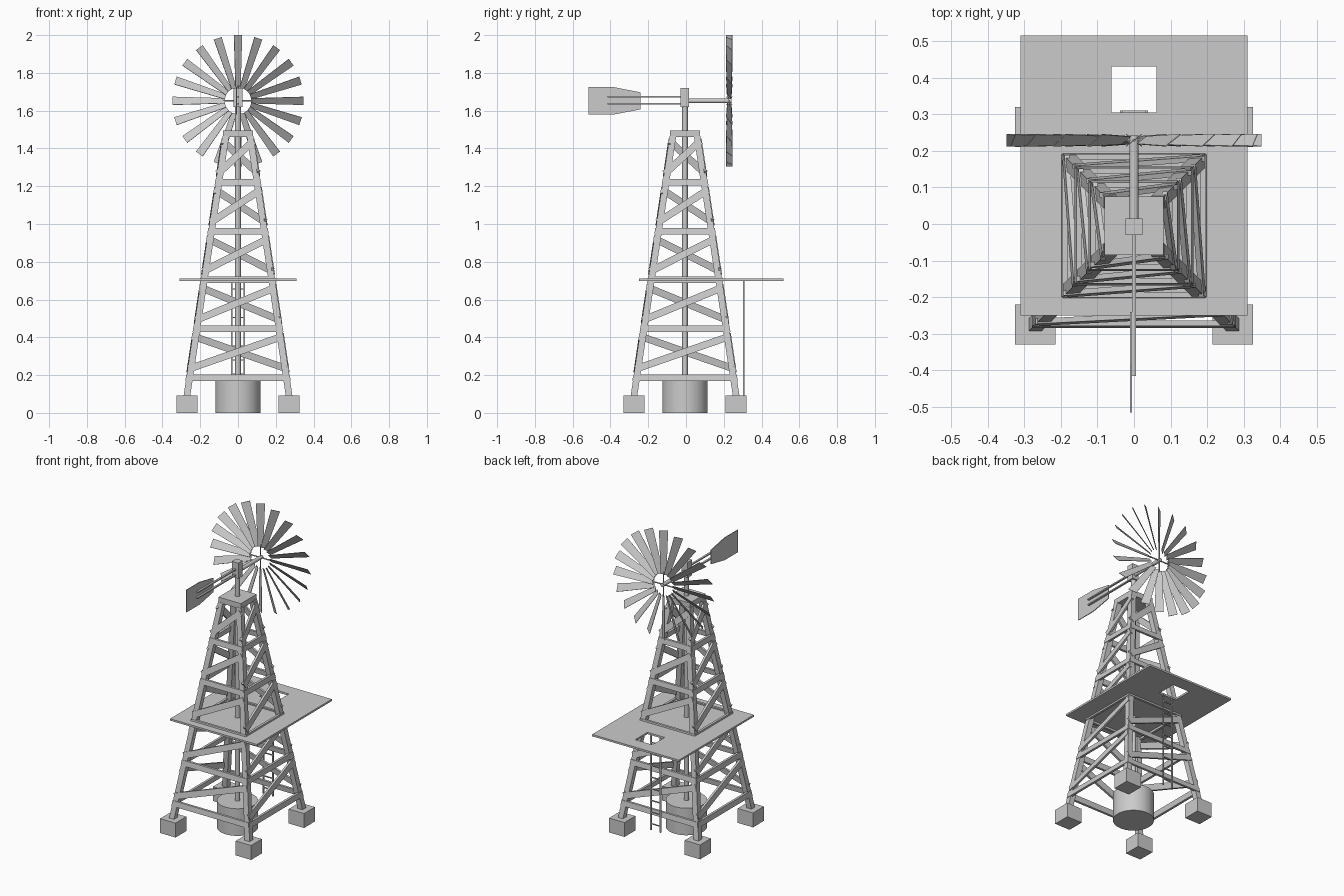
import bpy, bmesh, math
from mathutils import Vector, Matrix

if "Cube" in bpy.data.objects:
    bpy.data.objects.remove(bpy.data.objects["Cube"], do_unlink=True)

GREY = (0.6, 0.6, 0.6, 1)
mat = bpy.data.materials.new("plain_grey")
mat.use_nodes = True
mat.diffuse_color = GREY
mat.node_tree.nodes["Principled BSDF"].inputs["Base Color"].default_value = GREY

CY = -0.005          # tower axis in y
LEG = 0.035          # leg width
LEVELS = [0.187 + 0.2585 * i for i in range(6)]


def outer(z):
    """Half width of the tapering tower at height z."""
    return 0.288 - 0.15 * (z - 0.09)


def finish(name, bm, smooth=False):
    bmesh.ops.recalc_face_normals(bm, faces=bm.faces)
    mesh = bpy.data.meshes.new(name)
    bm.to_mesh(mesh)
    bm.free()
    mesh.materials.append(mat)
    ob = bpy.data.objects.new(name, mesh)
    bpy.context.collection.objects.link(ob)
    if smooth:
        bpy.ops.object.select_all(action="DESELECT")
        ob.select_set(True)
        bpy.context.view_layer.objects.active = ob
        bpy.ops.object.shade_smooth_by_angle(angle=math.radians(40))
    return ob


def loft(bm, ring_a, ring_b):
    """Solid between two matching outlines."""
    a = [bm.verts.new(p) for p in ring_a]
    b = [bm.verts.new(p) for p in ring_b]
    n = len(a)
    bm.faces.new(a)
    bm.faces.new(b[::-1])
    for i in range(n):
        bm.faces.new((a[i], a[(i + 1) % n], b[(i + 1) % n], b[i]))


def add_box(bm, lo, hi):
    lo, hi = Vector(lo), Vector(hi)
    m = Matrix.Translation((lo + hi) / 2) @ Matrix.Diagonal((*(hi - lo), 1))
    bmesh.ops.create_cube(bm, size=1, matrix=m)


def box(name, lo, hi):
    bm = bmesh.new()
    add_box(bm, lo, hi)
    return finish(name, bm)


def rod(name, a, b, r, sides=24):
    a, b = Vector(a), Vector(b)
    bm = bmesh.new()
    turn = (b - a).to_track_quat("Z", "Y").to_matrix().to_4x4()
    bmesh.ops.create_cone(bm, cap_ends=True, segments=sides, radius1=r, radius2=r,
                          depth=(b - a).length,
                          matrix=Matrix.Translation((a + b) / 2) @ turn)
    return finish(name, bm, True)


def face_plank(bm, quarter, corners, proud=0.003, thick=0.015):
    """Plank on one sloping tower side; corners are (sideways, height)."""
    turn = Matrix.Translation((0, CY, 0)) @ Matrix.Rotation(quarter * math.pi / 2, 4, "Z")
    rings = [[turn @ Vector((u, -outer(z) - d, z)) for u, z in corners]
             for d in (proud, proud - thick)]
    loft(bm, *rings)


# Footings and legs
def square(sx, sy, z):
    o, i = outer(z), outer(z) - LEG
    return [(sx * x, CY + sy * y, z) for x, y in ((o, o), (i, o), (i, i), (o, i))]


for sx, side in ((1, "left"), (-1, "right")):
    for sy, end in ((-1, "front"), (1, "back")):
        cx, cy = sx * 0.27, CY + sy * 0.27
        box(f"{end}_{side}_footing", (cx - 0.055, cy - 0.055, 0), (cx + 0.055, cy + 0.055, 0.093))
        bm = bmesh.new()
        loft(bm, square(sx, sy, 0.08), square(sx, sy, 1.465))
        finish(f"{end}_{side}_leg", bm)

# Horizontal girts and one rising diagonal per bay on each side
girts, braces = bmesh.new(), bmesh.new()
for q in range(4):
    for i, z in enumerate(LEVELS[:-1]):
        lo, hi = z - 0.017, z + 0.017
        face_plank(girts, q, [(-outer(lo), lo), (outer(lo), lo), (outer(hi), hi), (-outer(hi), hi)])
        a, b = z + 0.045, LEVELS[i + 1] - 0.04
        p, r = Vector((-outer(a) + 0.004, a)), Vector((outer(b) - 0.004, b))
        d = (r - p).normalized()
        n = Vector((-d.y, d.x)) * 0.019
        face_plank(braces, q, [p - n, r - n, r + n, p + n], 0.004, 0.014)
finish("girts", girts)
finish("diagonal_braces", braces)
box("tower_cap", (-0.08, CY - 0.08, 1.46), (0.08, CY + 0.08, 1.495))

# Water tank, central pipe and head
rod("water_tank", (0, CY, 0), (0, CY, 0.175), 0.12, 48)
rod("central_pipe", (0, CY, 0.17), (0, CY, 1.65), 0.015)
box("head_block", (-0.023, CY - 0.025, 1.62), (0.023, CY + 0.02, 1.72))

# Platform with a ladder hatch
bm = bmesh.new()
z0, z1 = 0.699, 0.711
for lo, hi in (((-0.31, -0.25), (0.31, 0.305)), ((-0.31, 0.43), (0.31, 0.515)),
               ((-0.31, 0.305), (-0.062, 0.43)), ((0.062, 0.305), (0.31, 0.43))):
    add_box(bm, (*lo, z0), (*hi, z1))
bmesh.ops.remove_doubles(bm, verts=bm.verts, dist=0.0001)
finish("platform", bm)

# Ladder
bm = bmesh.new()
for s in (-1, 1):
    add_box(bm, (s * 0.034 - 0.004, 0.303, 0.09), (s * 0.034 + 0.004, 0.311, 0.7))
for i in range(8):
    z = 0.13 + i * 0.075
    add_box(bm, (-0.034, 0.304, z - 0.003), (0.034, 0.31, z + 0.003))
finish("ladder", bm)

# Wheel: pitched tapering blades, spokes, hub and axle
HUB = Vector((0, 0.229, 1.652))
BLADES, PITCH = 20, math.radians(37)
wheel = bmesh.new()
for k in range(BLADES):
    turn = Matrix.Translation(HUB) @ Matrix.Rotation(k * math.tau / BLADES, 4, "Y")
    across = Vector((math.cos(PITCH), math.sin(PITCH), 0))
    normal = Vector((math.sin(PITCH), -math.cos(PITCH), 0)) * 0.0012
    flat = [across * w + Vector((0, 0, r)) for w, r in
            ((-0.017, 0.07), (0.017, 0.07), (0.027, 0.348), (-0.027, 0.348))]
    loft(wheel, [turn @ (p + normal) for p in flat], [turn @ (p - normal) for p in flat])
finish("wheel_blades", wheel)
rod("wheel_spoke_level", HUB - Vector((0.08, 0, 0)), HUB + Vector((0.08, 0, 0)), 0.004, 8)
rod("wheel_spoke_upright", HUB - Vector((0, 0, 0.08)), HUB + Vector((0, 0, 0.08)), 0.004, 8)
rod("axle", (0, CY, HUB.z), (0, 0.242, HUB.z), 0.012)

# Tail rods and vane
for z, name in ((1.673, "upper_tail_rod"), (1.637, "lower_tail_rod")):
    box(name, (-0.006, -0.415, z - 0.004), (0.006, CY, z + 0.004))
outline = [(-0.515, 0.072), (-0.38, 0.072), (-0.24, 0.045)]
outline += [(y, -h) for y, h in outline[::-1]]
bm = bmesh.new()
loft(bm, [(-0.011, y, 1.652 + h) for y, h in outline], [(-0.006, y, 1.652 + h) for y, h in outline])
finish("tail_vane", bm)
